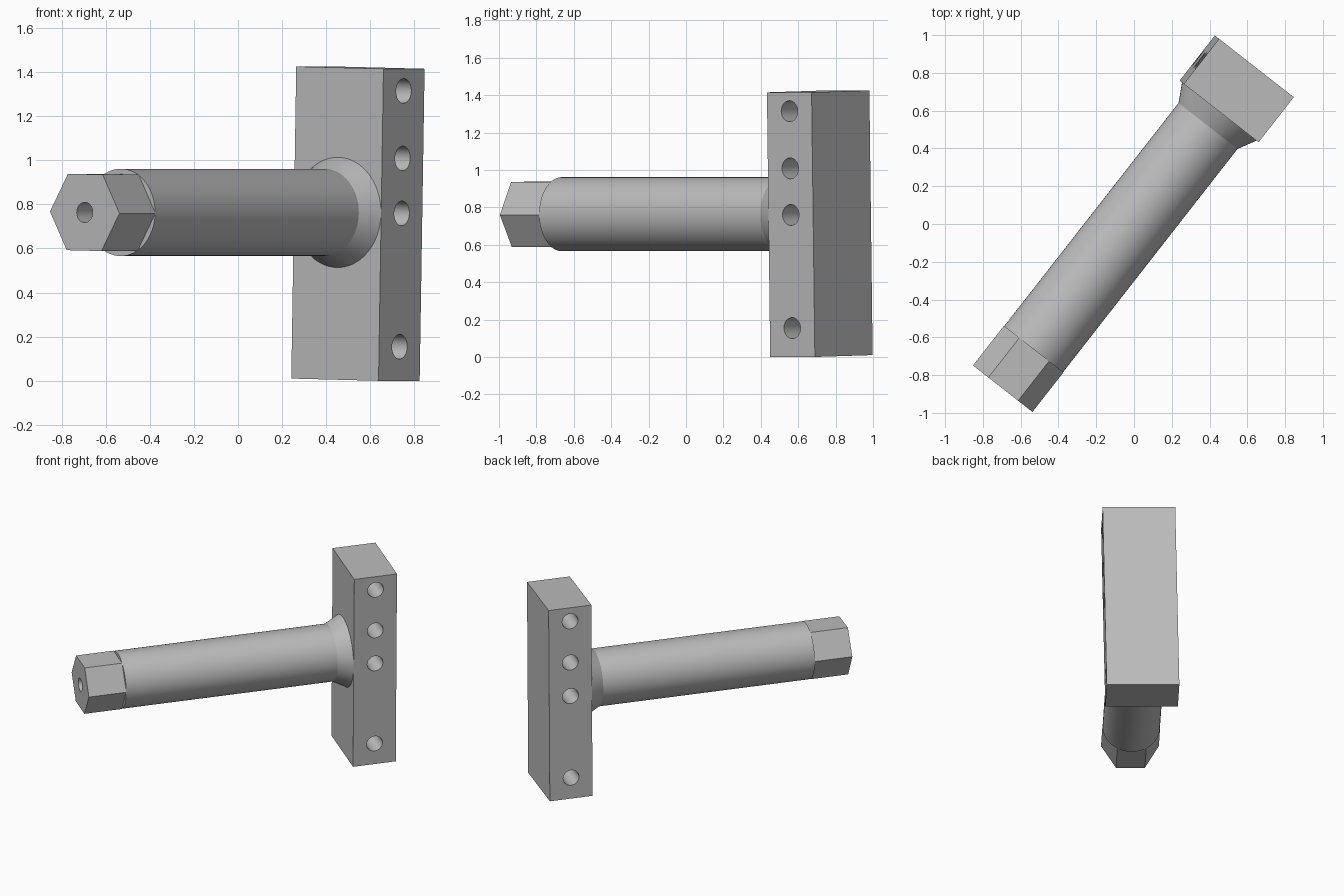
import bpy
import bmesh
from math import cos, sin, radians, tau
from mathutils import Matrix, Vector

default = bpy.data.objects.get("Cube")
if default:
    bpy.data.objects.remove(default, do_unlink=True)

steel = bpy.data.materials.new("plain grey")
steel.use_nodes = True
steel.diffuse_color = (0.5, 0.5, 0.5, 1)
steel.node_tree.nodes["Principled BSDF"].inputs["Base Color"].default_value = (0.5, 0.5, 0.5, 1)

# Working frame: y runs along the shaft, origin at the hex end
FRAME = (Matrix.Translation((-0.695, -0.872, 0.7635))
         @ Matrix.Rotation(radians(-38), 4, 'Z')
         @ Matrix.Rotation(radians(1.15), 4, 'Y'))
HEX_END, FLARE_START, PLATE_FRONT, PLATE_BACK = 0.265, 1.765, 1.862, 2.165
SHAFT_R = 0.198


def make_object(name, bm):
    bmesh.ops.recalc_face_normals(bm, faces=bm.faces)
    mesh = bpy.data.meshes.new(name)
    bm.to_mesh(mesh)
    bm.free()
    mesh.materials.append(steel)
    obj = bpy.data.objects.new(name, mesh)
    obj.matrix_world = FRAME
    bpy.context.collection.objects.link(obj)
    return obj


def turned(name, rings, sides, turn=Matrix.Identity(4)):
    """Closed solid along y from (position, radius) rings."""
    bm = bmesh.new()
    loops = [[bm.verts.new(turn @ Vector((r * cos(tau * i / sides), y, r * sin(tau * i / sides))))
              for i in range(sides)] for y, r in rings]
    for a, b in zip(loops, loops[1:]):
        for i in range(sides):
            j = (i + 1) % sides
            bm.faces.new((a[i], a[j], b[j], b[i]))
    bm.faces.new(loops[0])
    bm.faces.new(loops[-1])
    return make_object(name, bm)


def activate(obj):
    bpy.ops.object.select_all(action='DESELECT')
    obj.select_set(True)
    bpy.context.view_layer.objects.active = obj


def drill(obj, cutter):
    cutter.hide_render = True
    mod = obj.modifiers.new("hole", 'BOOLEAN')
    mod.operation = 'DIFFERENCE'
    mod.solver = 'EXACT'
    mod.object = cutter
    activate(obj)
    bpy.ops.object.modifier_apply(modifier=mod.name)
    bpy.data.objects.remove(cutter, do_unlink=True)


# Hexagonal end with a blind centre hole
hex_end = turned("hex_end", [(0, 0.2), (HEX_END, 0.2)], 6)
bpy.context.view_layer.update()
drill(hex_end, turned("centre_drill", [(-0.1, 0.046), (0.22, 0.046)], 32))

# Round shaft and flared collar
shaft = turned("shaft", [(HEX_END, SHAFT_R), (FLARE_START, SHAFT_R)], 64)
collar = turned("flared_collar", [(FLARE_START, SHAFT_R), (PLATE_FRONT, 0.25)], 64)

# Tall mounting block
bm = bmesh.new()
bmesh.ops.create_cube(bm, size=1)
bmesh.ops.scale(bm, vec=(0.502, PLATE_BACK - PLATE_FRONT, 1.415), verts=bm.verts)
bmesh.ops.translate(bm, vec=(0, (PLATE_FRONT + PLATE_BACK) / 2, -0.051), verts=bm.verts)
block = make_object("mounting_block", bm)

# Four cross holes through the block
for height in (0.556, 0.25, 0.001, -0.604):
    place = (Matrix.Translation((0, (PLATE_FRONT + PLATE_BACK) / 2, height))
             @ Matrix.Rotation(radians(90), 4, 'Z'))
    drill(block, turned("cross_drill", [(-0.4, 0.056), (0.4, 0.056)], 32, place))

# Smooth the round walls, keep the edges crisp
for obj in (hex_end, shaft, collar, block):
    activate(obj)
    bpy.ops.object.shade_smooth_by_angle(angle=radians(25))
